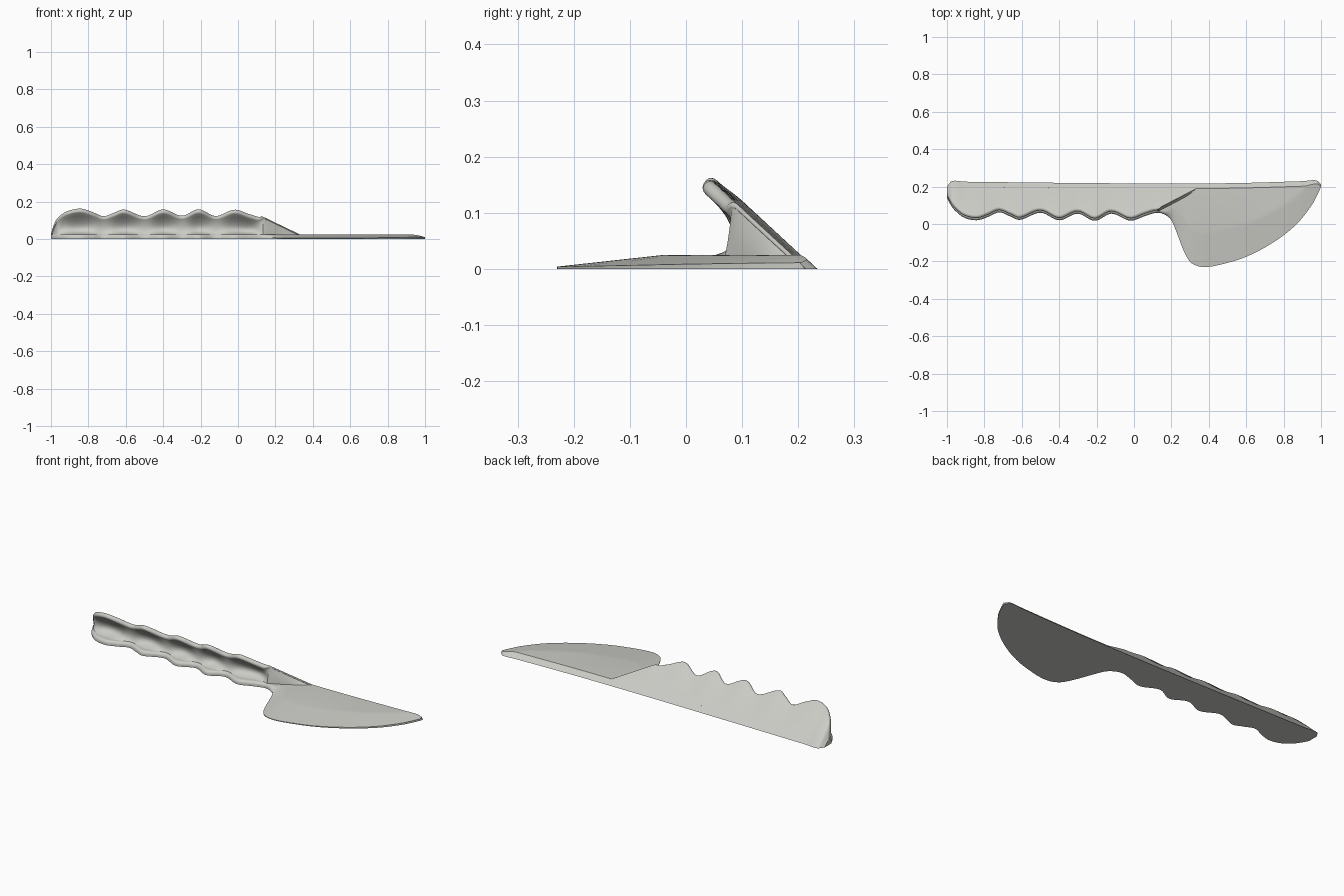
import bpy, bmesh, math
from mathutils import Vector

cube = bpy.data.objects.get("Cube")
if cube:
    bpy.data.objects.remove(cube, do_unlink=True)

mat = bpy.data.materials.new("warm_light_grey")
mat.use_nodes = True
GREY = (0.60, 0.60, 0.565, 1)
mat.diffuse_color = GREY
mat.node_tree.nodes["Principled BSDF"].inputs["Base Color"].default_value = GREY


def curve(keys, x):
    """Smooth curve through (x, value) keys."""
    n = len(keys)
    i = max(k for k in range(n - 1) if k == 0 or keys[k][0] <= x)

    def slope(k):
        a, b = keys[max(k - 1, 0)], keys[min(k + 1, n - 1)]
        return (b[1] - a[1]) / (b[0] - a[0])
    (x0, v0), (x1, v1) = keys[i], keys[i + 1]
    h = x1 - x0
    t = min(max((x - x0) / h, 0), 1)
    a, b = slope(i) * h, slope(i + 1) * h
    return v0 + t * (a + t * (3 * (v1 - v0) - 2 * a - b + t * (2 * (v0 - v1) + a + b)))


def ramp(x, a, b):
    t = min(max((x - a) / (b - a), 0), 1)
    return t * t * (3 - 2 * t)


def mix(a, b, t):
    return a + (b - a) * t


def loft(name, sections):
    """Skin a row of (x, ring of (y, z)) sections and cap both ends."""
    bm = bmesh.new()
    rings = [[bm.verts.new((x, y, z)) for y, z in ring] for x, ring in sections]
    for a, b in zip(rings, rings[1:]):
        for i in range(len(a)):
            j = (i + 1) % len(a)
            bm.faces.new((a[i], a[j], b[j], b[i]))
    bm.faces.new(rings[0])
    bm.faces.new(rings[-1])
    bmesh.ops.recalc_face_normals(bm, faces=bm.faces)
    mesh = bpy.data.meshes.new(name)
    bm.to_mesh(mesh)
    bm.free()
    mesh.materials.append(mat)
    obj = bpy.data.objects.new(name, mesh)
    bpy.context.collection.objects.link(obj)
    bpy.ops.object.select_all(action='DESELECT')
    obj.select_set(True)
    bpy.context.view_layer.objects.active = obj
    bpy.ops.object.shade_smooth_by_angle(angle=math.radians(32))


# Outline of the flat plate: wavy finger edge, heel, curved cutting edge
FRONT = [(-1, .14), (-.985, .11), (-.96, .075), (-.91, .035), (-.84, .02), (-.78, .038),
         (-.72, .062), (-.66, .04), (-.61, .022), (-.5, .06), (-.4, .02), (-.3, .055),
         (-.21, .017), (-.12, .055), (-.02, .018), (.06, .043), (.12, .06), (.16, .052),
         (.2, .02), (.23, -.05), (.26, -.13), (.29, -.19), (.32, -.217), (.37, -.23),
         (.45, -.22), (.6, -.175), (.75, -.095), (.87, 0), (.95, .1), (.985, .165), (1, .2)]
BACK = [(-1, .2), (-.975, .229), (-.9, .226), (0, .217), (.5, .218), (.9, .229),
        (.975, .233), (1, .212)]
# Depth of the finger pockets along the grip
POCKET = [(-.97, 0), (-.93, .6), (-.84, 1), (-.72, .25), (-.61, 1), (-.5, .2), (-.4, 1),
          (-.3, .2), (-.21, 1), (-.12, .2), (-.02, 1), (.07, .85), (.135, 0), (.4, 0)]
PLATE = .025
LEAN = Vector((-.734, .679))
OUT = Vector((.679, .734))
STEPS = 12


def plate_section(x):
    f, b = curve(FRONT, x), curve(BACK, x)
    blade = ramp(x, .15, .28)
    edge = .004 + .007 * max(0, (x - .37) / .63) ** 2
    width = max(.002, min(.19, b - .03 - f))
    ring = [(b, 0), (f, 0)]
    top = 0
    for i in range(STEPS + 1):
        a = i / STEPS * math.pi / 2
        u = i / STEPS
        y = mix(f + .016 * (1 - math.cos(a)), f + width * u, blade)
        top = mix(.008 + .017 * math.sin(a), min(PLATE, edge + .11 * width * u), blade)
        ring.append((y, top))
    ring.append((max(b - 1.08 * top, ring[-1][0] + .001), top))
    return x, ring


def grip_section(x):
    f, b = curve(FRONT, x), curve(BACK, x)
    end = ramp(x, .11, .145)
    r = mix(.013, .004, end)
    g = mix(f + .012, .08 + (x - .13) * .52, end)
    s = max((b - r * 1.679 - g) / .734, .03)
    lip = Vector((b, 0)) + LEAN * s - OUT * r
    start = Vector((mix(f + .015, g - .012, end), .022))
    under = lip - OUT * r
    # Concave finger scoop between the plate and the leaning wall
    p = curve(POCKET, x) if x > -.97 else 0
    middle = (start + under) / 2
    shallow = middle + Vector((.008 * (1 - end), -.008 * (1 - end)))
    ctrl = shallow.lerp(Vector((b - .058, .035)), p)
    ring = []
    for i in range(STEPS + 1):
        t = i / STEPS
        ring.append(start * (1 - t) ** 2 + ctrl * 2 * t * (1 - t) + under * t * t)
    # Rounded lip
    for i in range(1, 9):
        a = i / 8 * math.pi
        ring.append(lip - OUT * r * math.cos(a) + LEAN * r * math.sin(a))
    ring.append(Vector((b - .0108, .01)))
    ring.append(Vector((start.x, .01)))
    return x, [tuple(v) for v in ring]


# Flat plate that runs the full length and forms the blade
xs = [math.sin(math.pi * (i / 260 - .5)) for i in range(261)]
loft("blade_plate", [plate_section(x) for x in xs])

# Leaning finger grip that fades out onto the blade
loft("finger_grip", [grip_section(x) for x in xs if x < .36])
